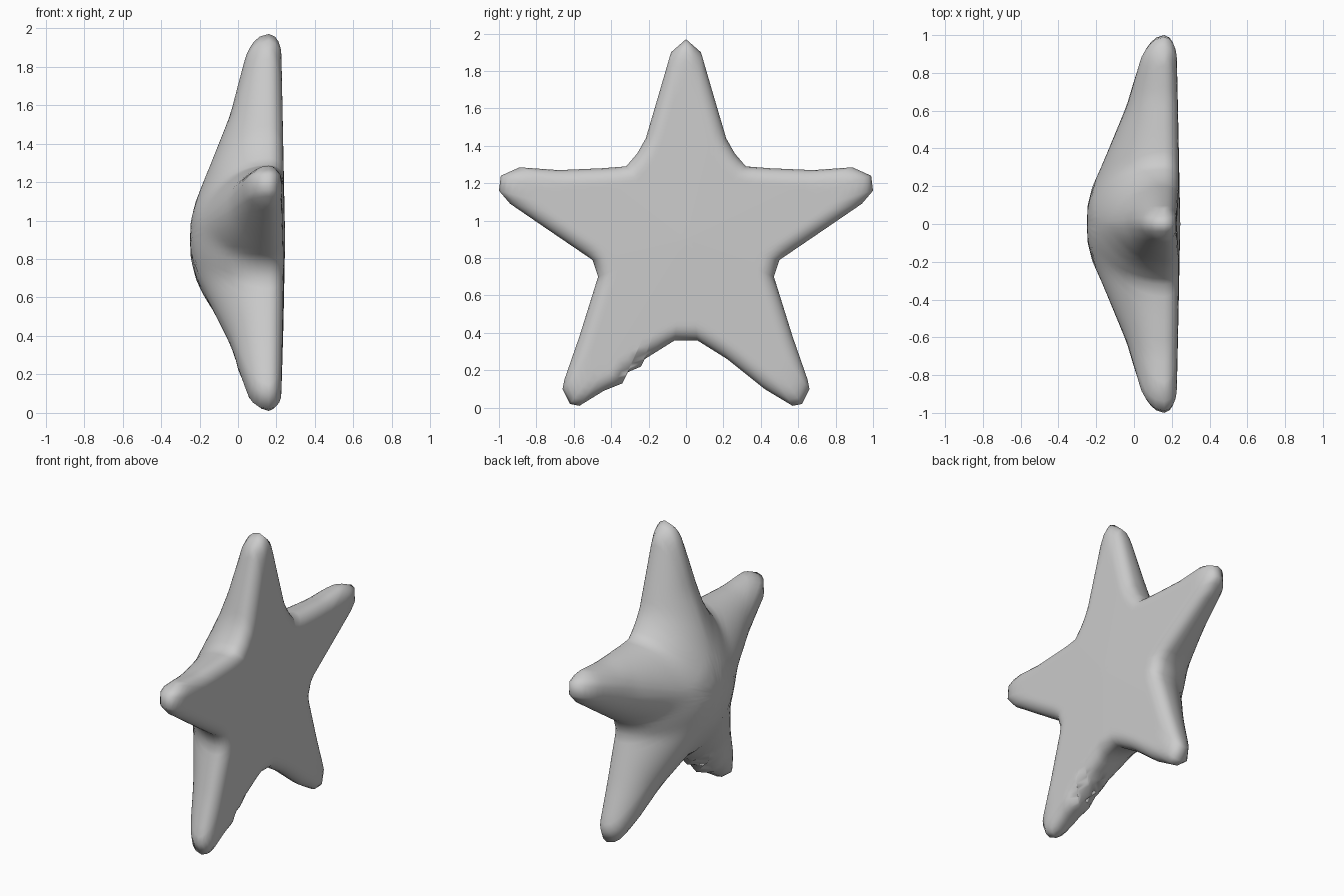
import bpy
import bmesh
import math
from mathutils import Vector
from mathutils.geometry import intersect_point_line

cube = bpy.data.objects.get("Cube")
if cube:
    bpy.data.objects.remove(cube, do_unlink=True)

CENTRE = Vector((0, 0.9))
MID_X = 0.16          # plane of the rim
STEP = 0.06           # spacing of rim vertices

# Half of the star outline (y, z), from the top tip down to the crotch
half = [(0, 1.97), (.08, 1.9), (.15, 1.66), (.215, 1.44), (.26, 1.36),
        (.32, 1.29), (.45, 1.28), (.68, 1.27), (.89, 1.285), (.99, 1.24),
        (1, 1.16), (.94, 1.09), (.75, .96), (.5, .79), (.47, .7),
        (.57, .38), (.65, .15), (.66, .1), (.62, .02), (.57, .01),
        (.42, .1), (.22, .26), (.06, .36)]
# Worn nick under one lower arm
nick = {(.42, .1): [(.44, .09), (.34, .13), (.31, .19), (.24, .22)]}

other = [q for p in half[1:] for q in nick.get(p, [p])]
corners = [Vector(p) for p in half] + [Vector((-y, z)) for y, z in reversed(other)]
edges = list(zip(corners, corners[1:] + corners[:1]))


def resample():
    """Split long outline edges evenly."""
    points = []
    for a, b in edges:
        n = max(1, round((b - a).length / STEP))
        points += [a.lerp(b, i / n) for i in range(n)]
    return points


def rim_distance(p):
    best = 9.0
    for a, b in edges:
        q, f = intersect_point_line(p, a, b)
        q = a.lerp(b, min(1, max(0, f)))
        best = min(best, (p - q.to_2d()).length)
    return best


# Ridge height of the domed side by distance from the centre
ridge = [(0, .41), (.1, .405), (.2, .38), (.3, .34), (.5, .26), (.65, .2), (1, .11), (1.2, .08)]


def ridge_height(r):
    for (r0, h0), (r1, h1) in zip(ridge, ridge[1:]):
        if r <= r1:
            return h0 + (h1 - h0) * (r - r0) / (r1 - r0)
    return ridge[-1][1]


def rounded(d, width):
    k = 1 - min(1, d / width)
    return math.sqrt(max(0, 1 - k * k))


def dome_x(r, d):
    h = ridge_height(r)
    return MID_X - h * rounded(d, .9 * h)


def flat_x(r, d):
    return MID_X + (.065 + .02 * max(0, 1 - r)) * rounded(d, .08)


# Star body: concentric rings shrinking from the rim on both sides
bm = bmesh.new()
outline = resample()
rim = [bm.verts.new((MID_X, p.x, p.y)) for p in outline]
RINGS = 18
for side_x in (dome_x, flat_x):
    previous = rim
    for k in range(1, RINGS):
        t = 1 - (k / RINGS) ** 1.5
        ring = []
        for p in outline:
            q = CENTRE.lerp(p, t)
            x = side_x((q - CENTRE).length, rim_distance(q))
            ring.append(bm.verts.new((x, q.x, q.y)))
        for i in range(len(ring)):
            j = (i + 1) % len(ring)
            bm.faces.new((previous[i], previous[j], ring[j], ring[i]))
        previous = ring
    hub = bm.verts.new((side_x(0, 1), CENTRE.x, CENTRE.y))
    for i in range(len(previous)):
        bm.faces.new((previous[i], previous[(i + 1) % len(previous)], hub))
bmesh.ops.recalc_face_normals(bm, faces=bm.faces)

mesh = bpy.data.meshes.new("star_body")
bm.to_mesh(mesh)
bm.free()
mesh.shade_smooth()
star = bpy.data.objects.new("star_body", mesh)
bpy.context.collection.objects.link(star)

# Plain grey surface
grey = bpy.data.materials.new("plain grey")
grey.use_nodes = True
colour = (0.6, 0.6, 0.6, 1)
grey.diffuse_color = colour
grey.node_tree.nodes["Principled BSDF"].inputs["Base Color"].default_value = colour
mesh.materials.append(grey)
